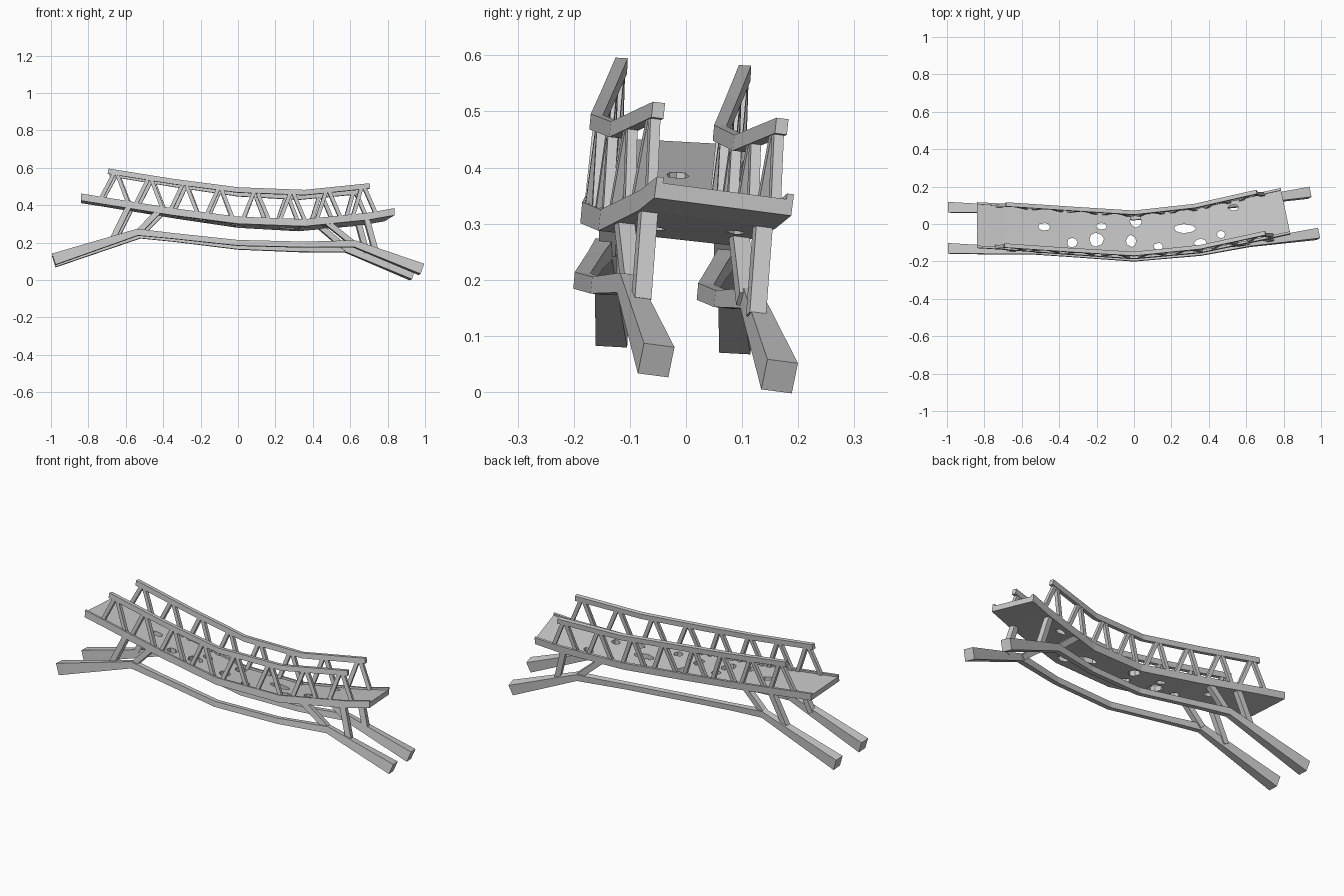
import bpy, bmesh, math, random
from mathutils import Vector

random.seed(4)
cube = bpy.data.objects.get("Cube")
if cube:
    bpy.data.objects.remove(cube)

grey = bpy.data.materials.new("weathered_grey")
grey.use_nodes = True
COLOUR = (0.6, 0.6, 0.6, 1)
grey.diffuse_color = COLOUR
grey.node_tree.nodes["Principled BSDF"].inputs["Base Color"].default_value = COLOUR

# Warped centre line: along, y, z, roll, yaw
SPINE = [(-1.0, 0.0, .485, .055, 0), (-.84, -.005, .456, .055, 0),
         (-.69, -.014, .432, .06, -.04), (-.34, -.04, .375, .075, -.07),
         (0, -.063, .328, .09, 0), (.34, -.03, .312, .11, .14),
         (.68, .042, .345, .13, .21), (1.0, .112, .402, .13, .21)]


def spine(s):
    for a, b in zip(SPINE, SPINE[1:]):
        if s <= b[0] or b is SPINE[-1]:
            f = (s - a[0]) / (b[0] - a[0])
            return [u + (v - u) * f for u, v in zip(a[1:], b[1:])]


def warp(s, t, h):
    """Place a point given along, across and above the warped deck."""
    y, z, roll, yaw = spine(s)
    return Vector((s - yaw * t, y + t + roll * h, z - roll * t + h))


def across(s):
    _, _, roll, yaw = spine(s)
    return Vector((-yaw, 1, -roll)).normalized()


def skin(bm, rings):
    """Join rings of points into a closed, capped solid."""
    rows = [[bm.verts.new(p) for p in ring] for ring in rings]
    n = len(rows[0])
    for a, b in zip(rows, rows[1:]):
        for i in range(n):
            j = (i + 1) % n
            bm.faces.new((a[i], a[j], b[j], b[i]))
    bm.faces.new(rows[0][::-1])
    bm.faces.new(rows[-1])


def beam(bm, t, path):
    """Square beam through (along, height, width, thickness) stations."""
    pts = [warp(s, t, h) for s, h, _, _ in path]
    rings = []
    for i, (s, h, w, k) in enumerate(path):
        d = Vector()
        if i > 0:
            d += (pts[i] - pts[i - 1]).normalized()
        if i < len(pts) - 1:
            d += (pts[i + 1] - pts[i]).normalized()
        side = across(s)
        up = d.cross(side).normalized()
        rings.append([pts[i] + side * w / 2 * a + up * k / 2 * b
                      for a, b in ((-1, -1), (1, -1), (1, 1), (-1, 1))])
    skin(bm, rings)


def finish(name, bm):
    bmesh.ops.recalc_face_normals(bm, faces=bm.faces)
    mesh = bpy.data.meshes.new(name)
    bm.to_mesh(mesh)
    bm.free()
    mesh.materials.append(grey)
    ob = bpy.data.objects.new(name, mesh)
    bpy.context.collection.objects.link(ob)
    return ob


# Deck with a raised lip along each edge
half, lip, drop, base = .122, .012, -.01, -.038
profile = [(-half, 0), (lip - half, 0), (lip - half, drop), (half - lip, drop),
           (half - lip, 0), (half, 0), (half, base), (-half, base)]
bm = bmesh.new()
skin(bm, [[warp(s, t, h) for t, h in profile]
          for s in (-.84, -.69, -.34, 0, .34, .68, .81)])
deck = finish("deck", bm)

# Ragged holes worn through the deck: x, y, radius along, radius across
HOLES = [(-.48, -.015, .032, .02), (-.33, -.1, .027, .025), (-.2, -.085, .037, .037),
         (-.175, -.012, .028, .017), (-.015, -.09, .027, .03), (.01, .013, .032, .03),
         (.13, -.12, .025, .02), (.27, -.024, .055, .024), (.355, -.1, .034, .02),
         (.465, -.056, .022, .018), (.53, .088, .028, .016)]
bm = bmesh.new()
for x, y, rx, ry in HOLES:
    ring = []
    for i in range(8):
        a = math.tau * i / 8 + random.uniform(-.15, .15)
        r = random.uniform(.95, 1.12)
        ring.append((x + rx * r * math.cos(a), y + ry * r * math.sin(a)))
    skin(bm, [[(px, py, z) for px, py in ring] for z in (.1, .6)])
cutter = finish("hole_cutter", bm)
cutter.hide_render = True
cut = deck.modifiers.new("holes", "BOOLEAN")
cut.operation, cut.solver, cut.object = "DIFFERENCE", "EXACT", cutter
bpy.context.view_layer.objects.active = deck
bpy.ops.object.modifier_apply(modifier="holes")
bpy.data.objects.remove(cutter)

# Supports as (foot along, foot height, head along, head height)
POSTS = [(-.67, -.225, -.58, -.03), (-.53, -.16, -.42, -.03),
         (.6, -.16, .46, -.03), (.71, -.2, .665, -.03)]

for side, t in (("right", -.11), ("left", .11)):
    # Handrail
    bm = bmesh.new()
    beam(bm, t, [(s, .143, .022, .028) for s in (-.69, -.34, 0, .34, .68)])
    finish(side + "_handrail", bm)

    # Truss of leaning pairs between deck and handrail
    bm = bmesh.new()
    for i in range(8):
        peak = -.65 + .185 * i
        squeeze = 1 - .05 * i
        for foot, top in ((-.083 * squeeze, -.008), (.07, .008)):
            beam(bm, t, [(peak + foot, -.015, .018, .02), (peak + top, .137, .018, .02)])
    finish(side + "_truss", bm)

    # Lower beam running out into splayed, thickening legs
    bm = bmesh.new()
    beam(bm, t, [(-.985, -.378, .056, .062), (-.53, -.158, .032, .036),
                 (-.34, -.148, .028, .03), (0, -.14, .028, .03),
                 (.34, -.135, .028, .03), (.6, -.158, .032, .036),
                 (.957, -.352, .056, .058)])
    finish(side + "_lower_beam_and_legs", bm)

    # Posts from legs up to deck
    bm = bmesh.new()
    for s0, h0, s1, h1 in POSTS:
        beam(bm, t * .93, [(s0, h0, .03, .03), (s1, h1, .03, .03)])
    finish(side + "_posts", bm)
